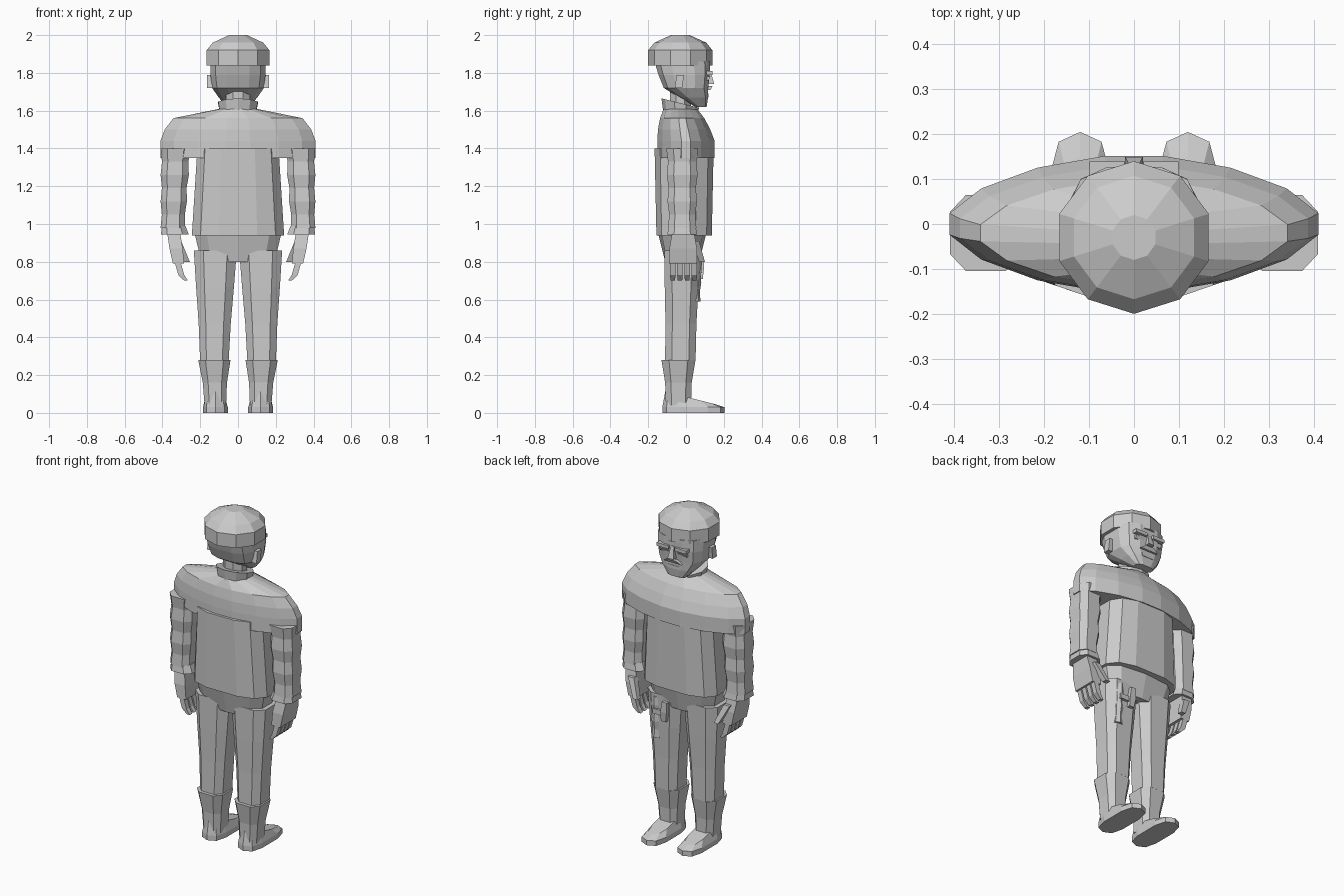
import bpy, bmesh, math
from mathutils import Vector

cube = bpy.data.objects.get("Cube")
if cube:
    bpy.data.objects.remove(cube, do_unlink=True)

GREY = (.6, .6, .6, 1)
material = bpy.data.materials.new("plain_grey")
material.use_nodes = True
material.diffuse_color = GREY
material.node_tree.nodes["Principled BSDF"].inputs["Base Color"].default_value = GREY


def rounded(value, power):
    """Superellipse coordinate: low powers give a diamond, high powers a box."""
    return math.copysign(abs(value) ** (2 / power), value)


def loft(name, start, end, size, end_size=None, profile=(1, 1), sides=8,
         power=3, tilt=0, mirror=False):
    """Faceted tube from start to end; profile swells it, tilt slopes its end."""
    start, end = Vector(start), Vector(end)
    size, end_size = Vector(size), Vector(end_size or size)
    bm = bmesh.new()
    loops = []
    for step, swell in enumerate(profile):
        t = step / (len(profile) - 1)
        centre = start.lerp(end, t)
        radius = size.lerp(end_size, t) * swell
        loop = []
        for i in range(sides):
            angle = math.tau * (i + .5) / sides
            x = rounded(math.cos(angle), power) * radius.x
            y = rounded(math.sin(angle), power) * radius.y
            loop.append(bm.verts.new(centre + Vector((x, y, t * tilt * y))))
        loops.append(loop)
    for lower, upper in zip(loops, loops[1:]):
        for i in range(sides):
            j = (i + 1) % sides
            bm.faces.new((lower[i], lower[j], upper[j], upper[i]))
    bm.faces.new(loops[0])
    bm.faces.new(loops[-1])
    bmesh.ops.recalc_face_normals(bm, faces=bm.faces)
    mesh = bpy.data.meshes.new(name)
    bm.to_mesh(mesh)
    bm.free()
    mesh.materials.append(material)
    part = bpy.data.objects.new(name, mesh)
    bpy.context.collection.objects.link(part)
    if mirror:
        part.modifiers.new("mirror", "MIRROR").use_mirror_merge = False


def block(name, start, end, size, end_size=None, **options):
    """Four-sided loft with square corners."""
    loft(name, start, end, size, end_size, sides=4, power=40, **options)


def pair(build, name, *shape, **options):
    """Part on the left side, mirrored to the right."""
    build(name, *shape, mirror=True, **options)


# Jumper: body, then the wide yoke stepping in towards the neck
loft("torso", (0, -.01, .94), (0, -.01, 1.4), size=(.25, .15), end_size=(.22, .16), sides=12)
yoke = dict(sides=16, power=1.75)
loft("upper_chest", (0, 0, 1.35), (0, 0, 1.44), size=(.42, .155), **yoke)
loft("shoulders", (0, 0, 1.44), (0, -.02, 1.56), size=(.42, .155), end_size=(.35, .12),
     profile=(1, 1.03, 1), **yoke)
loft("shoulder_slope", (0, -.02, 1.56), (0, -.03, 1.61), size=(.35, .12), end_size=(.1, .09), **yoke)

# Collar and neck
loft("collar", (0, -.03, 1.59), (0, -.03, 1.64), size=(.1, .09), end_size=(.11, .1),
     sides=10, power=2, tilt=-.25)
loft("neck", (0, -.03, 1.6), (0, -.03, 1.75), size=(.07, .06), power=2)

# Head: jaw sloping forward to the chin, skull and round cap
loft("jaw", (0, .08, 1.62), (0, 0, 1.72), size=(.06, .03), end_size=(.14, .12),
     profile=(1, 1.05, 1), sides=12)
loft("skull", (0, 0, 1.72), (0, -.02, 1.86), size=(.14, .12), end_size=(.15, .15),
     profile=(1, 1.03, 1), sides=12)
round_cap = dict(sides=10, power=2)
loft("cap_band", (0, -.03, 1.84), (0, -.03, 1.92), size=(.175, .17), **round_cap)
loft("cap_crown", (0, -.03, 1.92), (0, -.03, 2), size=(.175, .17), end_size=(.05, .05),
     profile=(1, 1.25, 1), **round_cap)

# Face
block("nose", (0, .13, 1.74), (0, .11, 1.81), size=(.02, .02), end_size=(.01, .02))
block("moustache", (0, .11, 1.71), (0, .12, 1.73), size=(.06, .02), end_size=(.03, .02))
block("lower_lip", (0, .1, 1.67), (0, .1, 1.69), size=(.04, .02))
block("chin", (0, .09, 1.62), (0, .09, 1.65), size=(.03, .02), end_size=(.04, .02))
pair(block, "ears", (.15, -.04, 1.72), (.15, -.03, 1.79), size=(.015, .02))
pair(block, "brows", (.06, .12, 1.79), (.06, .12, 1.81), size=(.04, .02))
pair(block, "eyes", (.06, .11, 1.76), (.06, .12, 1.78), size=(.03, .01))

# Trousers, boot shafts and shoes
loft("hips", (0, -.02, .8), (0, -.02, .96), size=(.2, .09), end_size=(.24, .13), sides=10)
pair(loft, "legs", (.125, -.03, .28), (.12, -.02, .86), size=(.08, .085), end_size=(.12, .1),
     profile=(1, .96, .99, 1))
pair(loft, "boot_shafts", (.12, -.04, .04), (.125, -.04, .28), size=(.06, .07),
     end_size=(.09, .095), profile=(1, .9, 1))
pair(loft, "soles", (.12, .04, 0), (.12, .04, .03), size=(.068, .165), sides=10)
pair(loft, "shoe_uppers", (.12, .04, .03), (.12, .02, .08), size=(.068, .165),
     end_size=(.05, .13), sides=10, tilt=-.25)

# Sleeves with regular soft folds, and flared cuffs
folds = [1 + .05 * (-1) ** i for i in range(7)]
pair(loft, "sleeves", (.345, -.02, .98), (.33, -.02, 1.4), size=(.065, .075),
     end_size=(.08, .085), profile=folds)
pair(loft, "cuffs", (.335, -.02, .945), (.34, -.02, .99), size=(.078, .083), end_size=(.065, .075))

# Hands: palm, four curled fingers and thumb
pair(block, "palms", (.315, -.015, .79), (.34, -.015, .95), size=(.03, .075),
     end_size=(.035, .06), profile=(1, 1.1, 1))
for finger in range(4):
    y = -.07 + .038 * finger
    knuckle = (.3, y, .73)
    pair(block, f"finger_tips_{finger}", (.275, y, .7), knuckle, size=(.01, .012), end_size=(.016, .015))
    pair(block, f"finger_bases_{finger}", knuckle, (.32, y, .8), size=(.016, .015))
pair(block, "thumbs", (.27, .085, .8), (.32, .05, .91), size=(.015, .015), end_size=(.02, .02))

# Sidearm strapped to the front of one thigh
ridges = [1 + .12 * (-1) ** i for i in range(6)]
loft("sidearm_barrel", (.16, .05, .59), (.155, .06, .84), size=(.026, .024), sides=6,
     power=2, profile=ridges)
block("sidearm_frame", (.12, .07, .74), (.12, .07, .77), size=(.045, .015))
block("sidearm_grip", (.09, .075, .71), (.08, .08, .83), size=(.016, .014), profile=(1, 1.3, 1))
